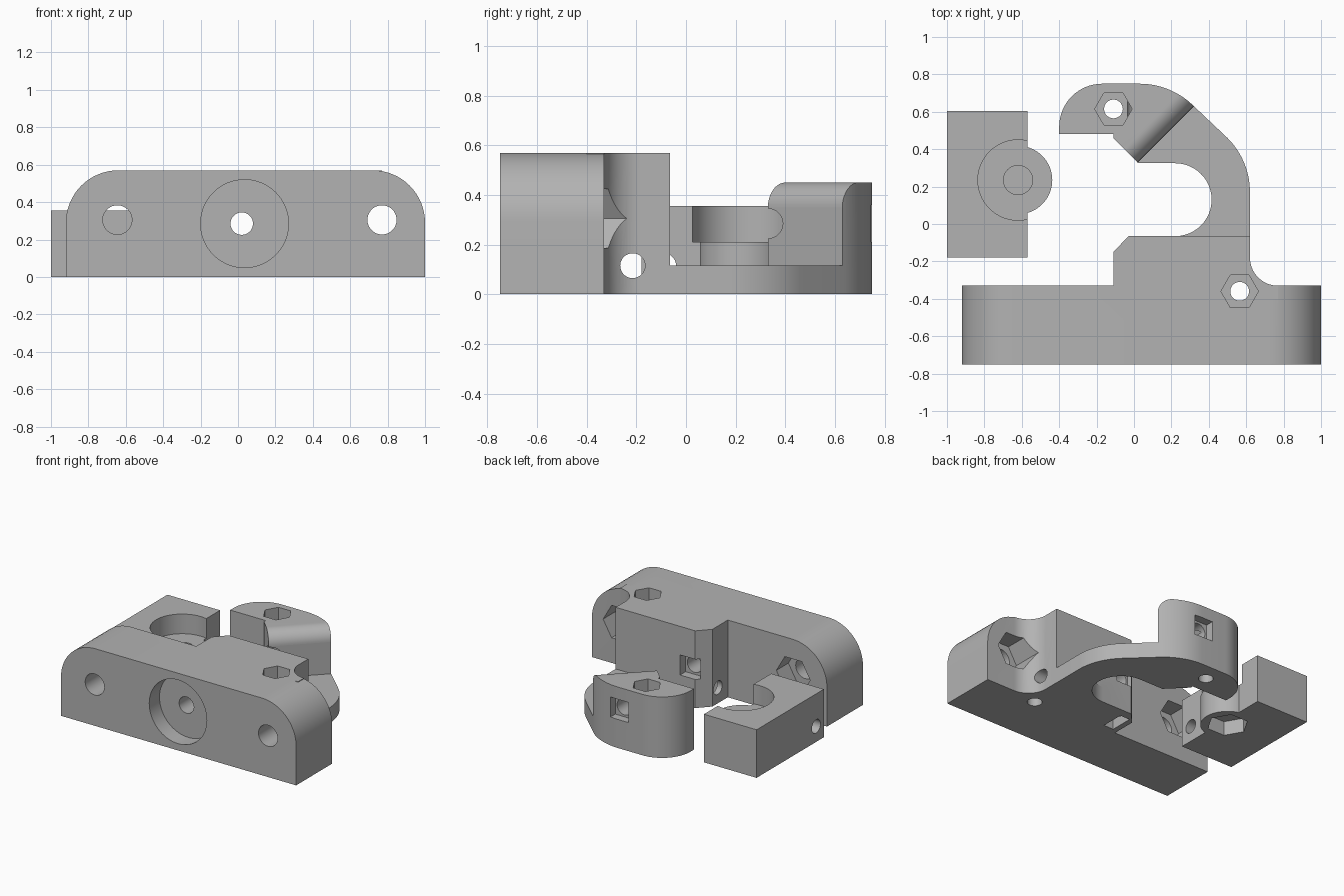
import bpy, bmesh, math
from mathutils import Matrix

cube = bpy.data.objects.get("Cube")
if cube:
    bpy.data.objects.remove(cube)

grey = bpy.data.materials.new("plain grey")
grey.use_nodes = True
colour = (0.45, 0.45, 0.45, 1)
grey.diffuse_color = colour
grey.node_tree.nodes["Principled BSDF"].inputs["Base Color"].default_value = colour


def arc(cx, cy, r, start, end, n=16):
    """Points along an arc, angles in degrees."""
    steps = [math.radians(start + (end - start) * i / n) for i in range(n + 1)]
    return [(cx + r * math.cos(t), cy + r * math.sin(t)) for t in steps]


def polygon(cx, cy, r, n=48, turn=0):
    """Closed regular outline; many sides make a circle."""
    return arc(cx, cy, r, turn, turn + 360, n)[:-1]


PLACE = {"x": lambda a, b, h: (h, a, b),
         "y": lambda a, b, h: (a, h, b),
         "z": lambda a, b, h: (a, b, h)}


def prism(name, outline, axis, low, high, matrix=None):
    """Extrude an outline along an axis."""
    bm = bmesh.new()
    ends = [[bm.verts.new(PLACE[axis](a, b, h)) for a, b in outline] for h in (low, high)]
    bm.faces.new(ends[0])
    bm.faces.new(ends[1])
    for i in range(len(outline)):
        j = (i + 1) % len(outline)
        bm.faces.new((ends[0][i], ends[0][j], ends[1][j], ends[1][i]))
    if matrix:
        bm.transform(matrix)
    bmesh.ops.recalc_face_normals(bm, faces=bm.faces)
    mesh = bpy.data.meshes.new(name)
    bm.to_mesh(mesh)
    bm.free()
    mesh.materials.append(grey)
    obj = bpy.data.objects.new(name, mesh)
    bpy.context.collection.objects.link(obj)
    return obj


def combine(target, tool, operation):
    """Apply a boolean and discard the tool."""
    mod = target.modifiers.new("boolean", "BOOLEAN")
    mod.operation, mod.solver, mod.object = operation, "EXACT", tool
    bpy.context.view_layer.update()
    bpy.context.view_layer.objects.active = target
    bpy.ops.object.modifier_apply(modifier=mod.name)
    bpy.data.objects.remove(tool)


def cut(target, outline, axis, low, high, matrix=None):
    combine(target, prism("cutter", outline, axis, low, high, matrix), "DIFFERENCE")


def finish(obj):
    bpy.ops.object.select_all(action="DESELECT")
    obj.select_set(True)
    bpy.context.view_layer.objects.active = obj
    bpy.ops.object.shade_smooth_by_angle(angle=math.radians(25))


# Mounting bar with rounded upper corners
body = prism("bracket_body", [(-0.92, 0), (1, 0)] + arc(0.72, 0.29, 0.28, 0, 90)
             + arc(-0.64, 0.29, 0.28, 90, 180), "y", -0.75, -0.33)

# Block behind the bar, with chamfer and fillet
block = prism("block", [(-0.11, -0.4), (-0.11, -0.15), (-0.03, -0.065), (0.62, -0.065)]
              + arc(0.77, -0.18, 0.15, 180, 270) + [(0.77, -0.4)], "z", 0, 0.57)

# Thin curved arm
arm = prism("arm", [(0.02, 0.36), (0.02, 0.325)] + arc(0.22, 0.13, 0.195, 90, -90, 24)
            + [(0.22, -0.1), (0.62, -0.1)] + arc(0.21, 0.17, 0.41, 0, 45)
            + [(0.32, 0.63), (0.2, 0.6)], "z", 0, 0.115)

# Raised jaw at the arm's end, with its diagonal edge rounded
jaw = prism("jaw", [(-0.4, 0.48), (-0.11, 0.48), (-0.11, 0.46), (0.02, 0.33)]
            + arc(0.03, 0.34, 0.41, 45, 90) + arc(-0.17, 0.52, 0.23, 90, 180), "z", 0, 0.45)
diagonal = Matrix.Translation((0.02, 0.33, 0)) @ Matrix.Rotation(math.radians(45), 4, "Z")
cut(jaw, arc(0.1, 0.35, 0.1, 90, 180) + [(-0.05, 0.35), (-0.05, 0.5), (0.1, 0.5)],
    "x", -0.2, 0.7, diagonal)
for part in (block, arm, jaw):
    combine(body, part, "UNION")

# Bolt holes through the bar, with hexagonal nut pockets behind
for x in (-0.645, 0.77):
    cut(body, polygon(x, 0.305, 0.078), "y", -0.9, -0.2)
    cut(body, polygon(x, 0.305, 0.138, 6), "y", -0.47, -0.1 if x > 0 else -0.3)

# Long screw hole, front counterbore and square pockets
cut(body, polygon(0.02, 0.285, 0.06), "y", -0.9, 0.9)
cut(body, polygon(0.035, 0.285, 0.235, 64), "y", -0.9, -0.63)
for low, high in ((-0.13, 0), (0.69, 0.85)):
    cut(body, polygon(0.02, 0.285, 0.105, 4, 45), "y", low, high)

# Vertical holes with hexagonal pockets on top
for x, y, floor in ((-0.11, 0.615, 0.31), (0.565, -0.36, 0.43)):
    cut(body, polygon(x, y, 0.05), "z", -0.1, 0.7)
    cut(body, polygon(x, y, 0.1, 6), "z", floor, 0.7)

# Cross hole and the nut slot underneath
cut(body, polygon(-0.215, 0.115, 0.05), "x", -0.3, 0.9)
cut(body, [(-0.07, -0.3), (0.01, -0.3), (0.01, -0.13), (-0.07, -0.13)], "z", -0.1, 0.2)
finish(body)

# Separate clamp block with a projecting round lip
clamp = prism("clamp_block", [(-1, -0.18), (-0.57, -0.18), (-0.57, 0.605), (-1, 0.605)],
              "z", 0, 0.355)
cx, cy = -0.62, 0.235
cut(clamp, polygon(cx, cy, 0.215, 64), "z", 0.21, 0.5)
combine(clamp, prism("lip", polygon(cx, cy, 0.183, 64), "z", 0, 0.21), "UNION")
cut(clamp, polygon(cx, cy, 0.078), "z", 0.12, 0.4)
cut(clamp, polygon(cx, cy, 0.14, 6), "z", -0.1, 0.105)
cut(clamp, polygon(-0.09, 0.115, 0.05), "x", -1.2, -0.4)
finish(clamp)
